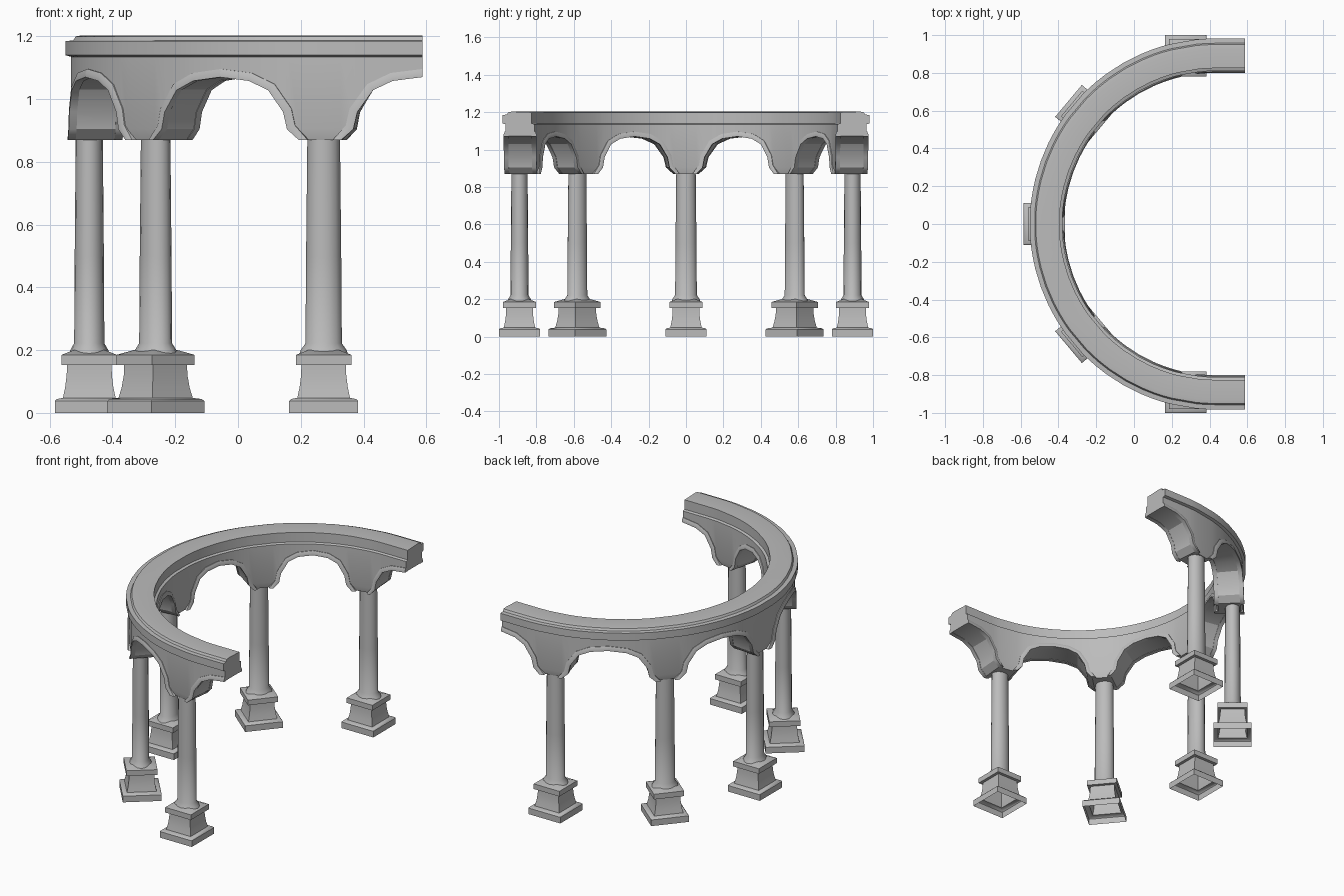
import bpy, bmesh, math
from mathutils import Vector

cube = bpy.data.objects.get("Cube")
if cube:
    bpy.data.objects.remove(cube, do_unlink=True)

CX, R = 0.43, 0.904              # centre and radius of the column line
BAY = math.radians(40)
HALF = R * BAY / 2               # half a bay measured along the curve

stone = bpy.data.materials.new("grey stone")
stone.use_nodes = True
stone.diffuse_color = (0.5, 0.5, 0.5, 1)
stone.node_tree.nodes["Principled BSDF"].inputs["Base Color"].default_value = (0.5, 0.5, 0.5, 1)


def place(s, r, z):
    """Point at arc length s and radius r; the curve runs straight past a quarter turn."""
    a, q = s / R, math.pi / 2
    if abs(a) <= q:
        return Vector((CX - r * math.cos(a), r * math.sin(a), z))
    return Vector((CX + (abs(a) - q) * R, math.copysign(r, a), z))


def loft(name, rows, cap_start=True, cap_end=True, angle=35):
    """Skin a list of closed loops."""
    bm = bmesh.new()
    loops = [[bm.verts.new(p) for p in row] for row in rows]
    n = len(loops[0])
    for a, b in zip(loops, loops[1:]):
        for i in range(n):
            j = (i + 1) % n
            bm.faces.new((a[i], a[j], b[j], b[i]))
    if cap_start:
        bm.faces.new(loops[0][::-1])
    if cap_end:
        bm.faces.new(loops[-1])
    bmesh.ops.recalc_face_normals(bm, faces=bm.faces)
    mesh = bpy.data.meshes.new(name)
    bm.to_mesh(mesh)
    bm.free()
    mesh.materials.append(stone)
    ob = bpy.data.objects.new(name, mesh)
    bpy.context.collection.objects.link(ob)
    bpy.ops.object.select_all(action='DESELECT')
    ob.select_set(True)
    bpy.context.view_layer.objects.active = ob
    bpy.ops.object.shade_smooth_by_angle(angle=math.radians(angle))
    return ob


# Half arch: distance from the column axis, soffit height
arch = [(0.062, 0.87), (0.098, 0.905), (0.11, 0.96), (0.157, 1.03),
        (0.22, 1.06), (HALF, 1.072)]


def section(s, z):
    """Wall and cornice cross-section above a soffit height."""
    t = 0.012 if z < 0.88 else 0
    pts = [(0.81 + t, z), (0.965 - t, z), (0.965, max(z + 0.03, 0.905)), (0.965, 1.135),
           (0.982, 1.14), (0.982, 1.185), (0.957, 1.187), (0.95, 1.2), (0.93, 1.203),
           (0.825, 1.199), (0.825, 1.14), (0.81, 1.135), (0.81, max(z + 0.03, 0.905))]
    return [place(s, r, h) for r, h in pts]


# Curved arcade wall, one continuous loft over all five columns
stations = []
for k in range(-2, 3):
    for d, z in reversed(arch):
        stations.append((k * 2 * HALF - d, z))
    for d, z in arch:
        stations.append((k * 2 * HALF + d, z))
clean = [p for i, p in enumerate(stations) if i == 0 or p[0] - stations[i - 1][0] > 1e-4]
loft("arcade_wall", [section(s, z) for s, z in clean], angle=25)


# Raised trims around the arch edges, on the outer and inner faces
def trim_edge(width):
    out = []
    for i, (d, z) in enumerate(arch):
        a, b = arch[max(i - 1, 0)], arch[min(i + 1, len(arch) - 1)]
        n = Vector((a[1] - b[1], b[0] - a[0])).normalized()
        if i == len(arch) - 1:
            n = Vector((0, 1))
        if i == 0:
            n = Vector((-1, 0))
        out.append((d + n.x * width, z + n.y * width))
    return out


lower, upper = trim_edge(-0.002), trim_edge(0.024)
for side, r0, r1 in (("outer", 0.95, 0.975), ("inner", 0.825, 0.8)):
    for k in range(-2, 3):
        for sign in (-1, 1):
            rows = []
            for (d0, z0), (d1, z1) in zip(lower, upper):
                s0, s1 = k * 2 * HALF + sign * d0, k * 2 * HALF + sign * d1
                mid = (r0 + 3 * r1) / 4
                rows.append([place(s0, r0, z0), place(s0, r1, z0),
                             place((s0 + s1) / 2, r1, (z0 + z1) / 2),
                             place(s1, mid, z1), place(s1, r0, z1)])
            edge = abs(k + sign) == 3
            loft(f"{side}_arch_trim", rows, cap_end=edge, angle=50)

# Columns: square pedestal open underneath, slightly oval shaft
pedestal = [(0.11, 0), (0.11, 0.038), (0.104, 0.044), (0.084, 0.048), (0.077, 0.08),
            (0.072, 0.12), (0.071, 0.152), (0.088, 0.153), (0.088, 0.185), (0.05, 0.2)]
shaft = [(0.078, 0.186), (0.073, 0.2), (0.058, 0.222), (0.056, 0.5), (0.052, 0.88)]
for k, turn in zip(range(-2, 3), (-90, -40, 0, 40, 90)):
    base = place(k * 2 * HALF, R, 0)
    spin = -math.radians(turn)
    square = [[(x * h, y * h, z) for x, y in ((-1, -1), (1, -1), (1, 1), (-1, 1))]
              for h, z in pedestal]
    oval = [[(0.83 * r * math.cos(t), r * math.sin(t), z)
             for t in (math.tau * i / 16 for i in range(16))] for r, z in shaft]
    for ob in (loft("pedestal", square, cap_start=False),
               loft("column_shaft", oval, angle=50)):
        ob.location = base
        ob.rotation_euler.z = spin
